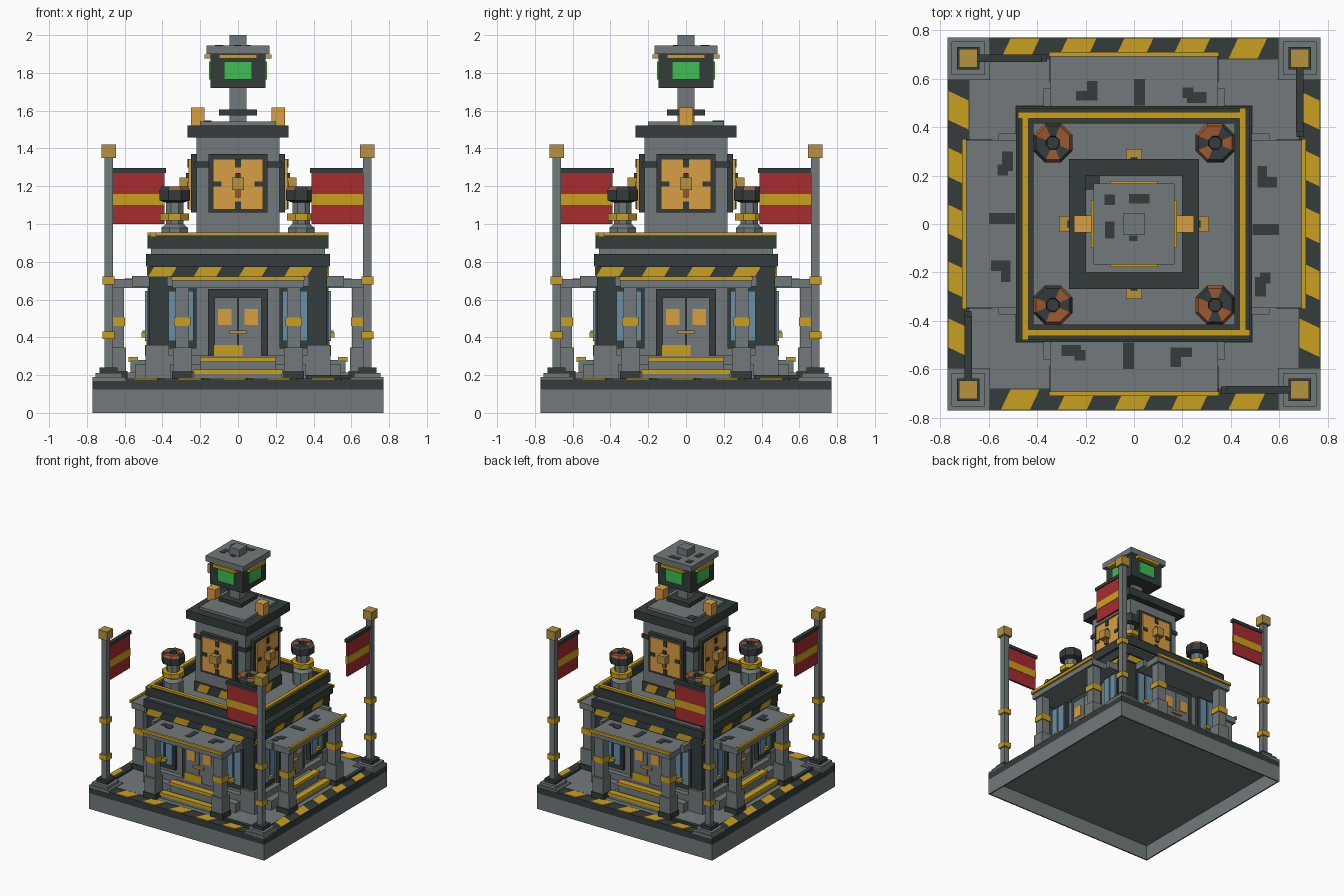
import bpy, bmesh, math
from mathutils import Matrix, Vector

cube = bpy.data.objects.get("Cube")
if cube:
    bpy.data.objects.remove(cube, do_unlink=True)


def material(name, hexcode):
    rgb = [int(hexcode[i:i + 2], 16) / 255 for i in (0, 2, 4)]
    col = [c / 12.92 if c < 0.04 else ((c + 0.055) / 1.055) ** 2.4 for c in rgb] + [1]
    m = bpy.data.materials.new(name)
    m.use_nodes = True
    m.diffuse_color = col
    m.node_tree.nodes["Principled BSDF"].inputs["Base Color"].default_value = col
    return m


GREY = material("stone grey", "727a7c")
DARK = material("dark slate", "343c3b")
GOLD = material("warning yellow", "c9a11f")
AMBER = material("lamp amber", "d9a042")
BRASS = material("brass", "b5923f")
RED = material("flag red", "a82c2f")
BLUE = material("window blue", "6b8fa6")
GREEN = material("screen green", "40bd52")
RUST = material("rust brown", "9a5833")


def finish(name, bm, *mats):
    bmesh.ops.recalc_face_normals(bm, faces=bm.faces)
    mesh = bpy.data.meshes.new(name)
    bm.to_mesh(mesh)
    bm.free()
    for m in mats:
        mesh.materials.append(m)
    ob = bpy.data.objects.new(name, mesh)
    bpy.context.collection.objects.link(ob)
    return ob


def part(name, mat, boxes, turns=4, mirror=False, shear=(0, 0)):
    """Boxes (x0, x1, y0, y1, z0, z1), repeated around z; shear slides x along y or z."""
    bm = bmesh.new()
    for x0, x1, y0, y1, z0, z1 in boxes:
        for side in ((1, -1) if mirror else (1,)):
            for t in range(turns):
                rot = Matrix.Rotation(t * math.pi / 2, 4, 'Z')
                vs = bmesh.ops.create_cube(bm, size=1)["verts"]
                for v in vs:
                    sy, sz = v.co.y, v.co.z
                    x = (x0 + x1) / 2 + v.co.x * (x1 - x0) + shear[0] * sy + shear[1] * sz
                    v.co = rot @ Vector((side * x, (y0 + y1) / 2 + sy * (y1 - y0),
                                         (z0 + z1) / 2 + sz * (z1 - z0)))
    return finish(name, bm, mat)


def block(name, mat, half, z0, z1):
    """Square slab centred on the axis."""
    return part(name, mat, [(-half, half, -half, half, z0, z1)], turns=1)


def post(x, y, half, z0, z1):
    return (x - half, x + half, y - half, y + half, z0, z1)


# Hollow base with hazard border
part("base_wall", GREY, [(-.77, .77, -.77, -.76, 0, .125)])
block("base_rim", DARK, .77, .125, .178)
block("base_ceiling", GREY, .76, .118, .125)
block("paving", GREY, .68, .178, .183)
part("border_stripe", GOLD, [(x - .06, x + .06, -.767, -.683, .178, .184)
                             for x in (-.47, -.235, 0, .235, .47)], shear=(.04, 0))

# Corner flag poles
P = .685
part("corner_tile", GREY, [(.595, .77, -.77, -.595, .17, .19), post(P, -P, .07, .19, .212)])
part("pole_foot", DARK, [post(P, -P, .047, .21, .24), (.36, .6, -.7, -.672, .18, .2)])
part("flag_pole", GREY, [post(P, -P, .022, .2, 1.36)])
part("pole_band", GOLD, [post(P, -P, .032, z, z + .042) for z in (.39, .68)])
part("pole_finial", BRASS, [post(P, -P, .038, 1.35, 1.42)])
part("flag_cloth", RED, [(.39, .663, -.693, -.677, 1, 1.27)])
part("flag_stripe", GOLD, [(.388, .664, -.696, -.674, 1.1, 1.16)])
part("flag_bar", DARK, [(.38, .665, -.7, -.67, 1.27, 1.296)])

# Entrance steps
block("plinth", GREY, .49, .18, .305)
part("entrance_step", GREY, [(-.23, .23, -.645, -.4, .18, .215), (-.2, .2, -.57, -.4, .18, .28),
                             (-.36, .36, -.545, -.4, .18, .255)])
part("step_nosing", GOLD, [(-.235, .235, -.65, -.6, .205, .23), (-.2, .2, -.58, -.53, .27, .295)])

# Porticos
part("column_foot", DARK, [post(.295, -.64, .055, .18, .222)], mirror=True)
part("column", GREY, [post(.295, -.64, .048, .22, .345), post(.295, -.64, .036, .34, .67)], mirror=True)
part("column_band", GOLD, [post(.295, -.64, .043, .46, .505)], mirror=True)
part("canopy", GREY, [(-.348, .348, -.695, -.44, .66, .708)])
part("canopy_bracket", GREY, [(.345, .375, -.56, -.46, .67, .725)], mirror=True)
part("canopy_trim", GOLD, [(-.352, .352, -.71, -.692, .7, .722)])
part("canopy_stain", DARK, [(-.3, -.22, -.545, -.5, .706, .711), (-.245, -.2, -.565, -.52, .706, .712),
                            (-.045, .0, -.6, -.49, .706, .711), (.15, .24, -.55, -.51, .706, .711),
                            (.15, .195, -.59, -.53, .706, .712)])

# Main hall
block("hall_wall", GREY, .45, .3, .72)
part("corner_pier", DARK, [(.375, .472, -.472, -.375, .3, .73)])
part("pier_foot", GREY, [(.365, .49, -.49, -.365, .3, .36)])
part("window_frame", DARK, [(.22, .378, -.478, -.44, .34, .67)], mirror=True)
part("window", BLUE, [(.235, .295, -.492, -.45, .38, .645), (.31, .368, -.492, -.45, .38, .645)], mirror=True)
part("window_sill", GOLD, [(.28, .32, -.51, -.45, .4, .425)], mirror=True)
part("door_frame", DARK, [(-.16, .16, -.475, -.44, .3, .655)])
part("door", GREY, [(.003, .125, -.485, -.44, .3, .61)], mirror=True)
part("door_pane", AMBER, [(.035, .105, -.49, -.48, .465, .55)], mirror=True)
part("door_handle", BRASS, [(-.045, .045, -.505, -.48, .418, .436)])
part("kick_plate", GOLD, [(-.13, .025, -.492, -.48, .3, .36)])

# Cornice and parapet
block("frieze", DARK, .475, .715, .78)
part("frieze_stripe", GOLD, [(x - .06, x + .06, -.481, -.47, .722, .772)
                             for x in (-.4, -.16, .08, .32)], shear=(0, .03))
block("cornice", DARK, .488, .775, .84)
block("roof_deck", GREY, .46, .84, .88)
part("parapet", DARK, [(-.478, .478, -.478, -.415, .87, .94)])
part("parapet_trim", GOLD, [(-.45, .48, -.463, -.435, .935, .956)])

# Roof chimneys: eight-sided, with patchy rust rims
def lathe(name, centre, profile, mats, rule=None):
    bm = bmesh.new()
    rings = [[bm.verts.new((centre[0] + r * math.cos((k + .5) * math.pi / 4),
                            centre[1] + r * math.sin((k + .5) * math.pi / 4), z))
              for k in range(8)] for r, z in profile]
    for j in range(len(rings) - 1):
        for k in range(8):
            n = (k + 1) % 8
            f = bm.faces.new((rings[j][k], rings[j][n], rings[j + 1][n], rings[j + 1][k]))
            f.material_index = rule(j, k) if rule else 0
    bm.faces.new(rings[0])
    bm.faces.new(rings[-1])
    return finish(name, bm, *mats)


for i, (sx, sy) in enumerate(((1, 1), (-1, 1), (-1, -1), (1, -1))):
    c = (sx * .335, sy * .335)
    lathe(f"chimney_{i}", c, [(.075, .87), (.075, .98), (.05, 1), (.05, 1.13)], [GREY])
    lathe(f"chimney_ring_{i}", c, [(.083, 1.018), (.083, 1.055)], [GOLD])
    lathe(f"chimney_cap_{i}", c, [(.055, 1.115), (.087, 1.125), (.087, 1.18), (.075, 1.198), (.03, 1.195),
                                  (.027, 1.15)], [DARK, RUST],
          lambda j, k, i=i: int(j in (2, 3) and (k + 2 * i) % 8 in (1, 2, 4, 7)))

# Clock tower
block("tower", GREY, .22, .87, 1.47)
part("tower_base_band", DARK, [(-.228, .228, -.228, -.2, .88, .955)])
part("tower_base_stripe", GOLD, [(x - .045, x + .045, -.234, -.22, .885, .95)
                                 for x in (-.14, .05)], shear=(0, .03))
part("clock_frame", DARK, [(-.155, .155, -.25, -.21, 1.06, 1.37), (-.23, .23, -.23, -.21, 1.3, 1.33)])
part("clock_face", AMBER, [(-.132, .132, -.262, -.24, 1.078, 1.345)])
part("clock_mark", DARK, [(-.13, -.088, -.268, -.255, 1.198, 1.225), (.088, .13, -.268, -.255, 1.198, 1.225),
                          (-.015, .015, -.268, -.255, 1.3, 1.345), (-.015, .015, -.268, -.255, 1.08, 1.12),
                          (-.014, .014, -.275, -.255, 1.22, 1.27)])
part("clock_hand", RUST, [(-.014, .014, -.28, -.255, 1.14, 1.19)])
part("clock_hub", BRASS, [(-.033, .033, -.31, -.255, 1.18, 1.245)])
block("tower_cap", DARK, .268, 1.457, 1.522)
block("tower_roof", GREY, .2, 1.52, 1.542)
part("roof_lamp", AMBER, [post(.213, 0, .036, 1.52, 1.617), post(-.213, 0, .036, 1.52, 1.617)], turns=1)
part("roof_vent", DARK, [(-.2, -.14, .14, .2, 1.54, 1.547)], turns=1)

# Beacon on top
block("beacon_foot", DARK, .1, 1.575, 1.605)
block("beacon_neck", GREY, .045, 1.53, 1.73)
block("beacon_box", DARK, .145, 1.72, 1.9)
part("beacon_screen", GREEN, [(-.073, .073, -.154, -.14, 1.765, 1.86)])
part("beacon_trim", GOLD, [(-.1, .1, -.178, -.14, 1.875, 1.898)])
block("beacon_roof", GREY, .167, 1.9, 1.945)
block("beacon_cap", GREY, .046, 1.94, 2)
part("beacon_stain", DARK, [post(-.1, .1, .022, 1.943, 1.948), (-.02, .065, .085, .125, 1.943, 1.948),
                            (-.12, -.08, -.06, .01, 1.943, 1.948), (-.02, .015, -.07, -.047, 1.943, 1.948)], turns=1)
